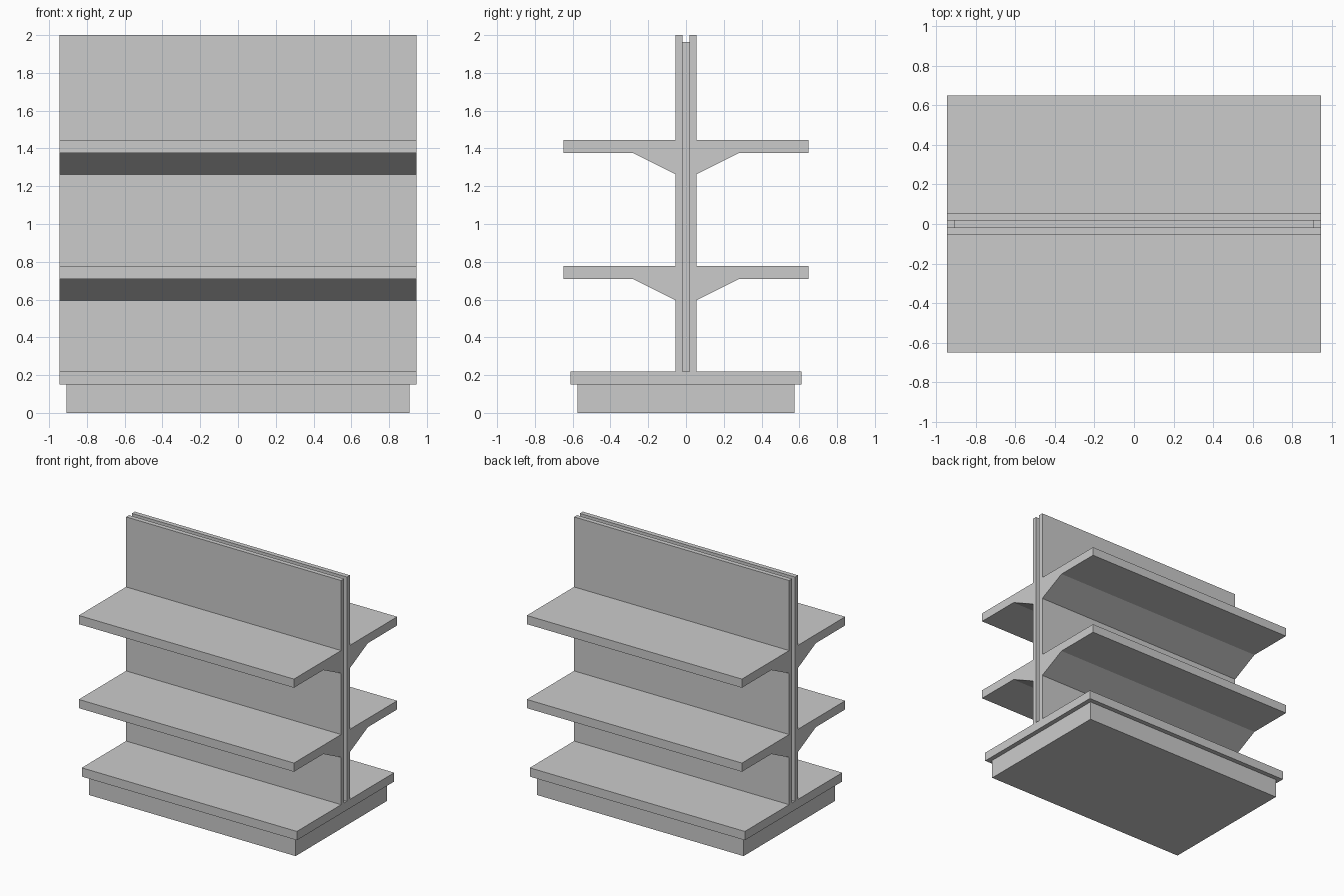
import bpy, bmesh

if "Cube" in bpy.data.objects:
    bpy.data.objects.remove(bpy.data.objects["Cube"])


def extrude_profile(name, points, half_width):
    """Extrude a closed (y, z) profile along x, centred on x = 0."""
    bm = bmesh.new()
    face = bm.faces.new([bm.verts.new((-half_width, y, z)) for y, z in points])
    new = bmesh.ops.extrude_face_region(bm, geom=[face])["geom"]
    verts = [g for g in new if isinstance(g, bmesh.types.BMVert)]
    bmesh.ops.translate(bm, verts=verts, vec=(2 * half_width, 0, 0))
    bmesh.ops.recalc_face_normals(bm, faces=bm.faces)
    mesh = bpy.data.meshes.new(name)
    bm.to_mesh(mesh)
    bm.free()
    obj = bpy.data.objects.new(name, mesh)
    bpy.context.collection.objects.link(obj)
    return obj


def box_profile(y, z0, z1):
    return [(-y, z0), (y, z0), (y, z1), (-y, z1)]


PANEL_IN, PANEL_OUT = 0.018, 0.055
DECK_TOP = 0.22

# Shelf body: deck, twin back panels and braced shelves as one profile
half = [(0.611, 0.15), (0.611, DECK_TOP), (PANEL_OUT, DECK_TOP)]
for top in (0.777, 1.444):
    half += [(PANEL_OUT, top - 0.181), (0.28, top - 0.069),
             (0.648, top - 0.069), (0.648, top), (PANEL_OUT, top)]
half += [(PANEL_OUT, 2.0), (PANEL_IN, 2.0), (PANEL_IN, DECK_TOP)]
extrude_profile("shelf_body", half + [(-y, z) for y, z in reversed(half)], 0.945)

# Recessed core between the back panels
extrude_profile("panel_core", box_profile(PANEL_IN, DECK_TOP, 1.964), 0.908)

# Recessed plinth under the deck
extrude_profile("plinth", box_profile(0.574, 0.0, 0.15), 0.908)
